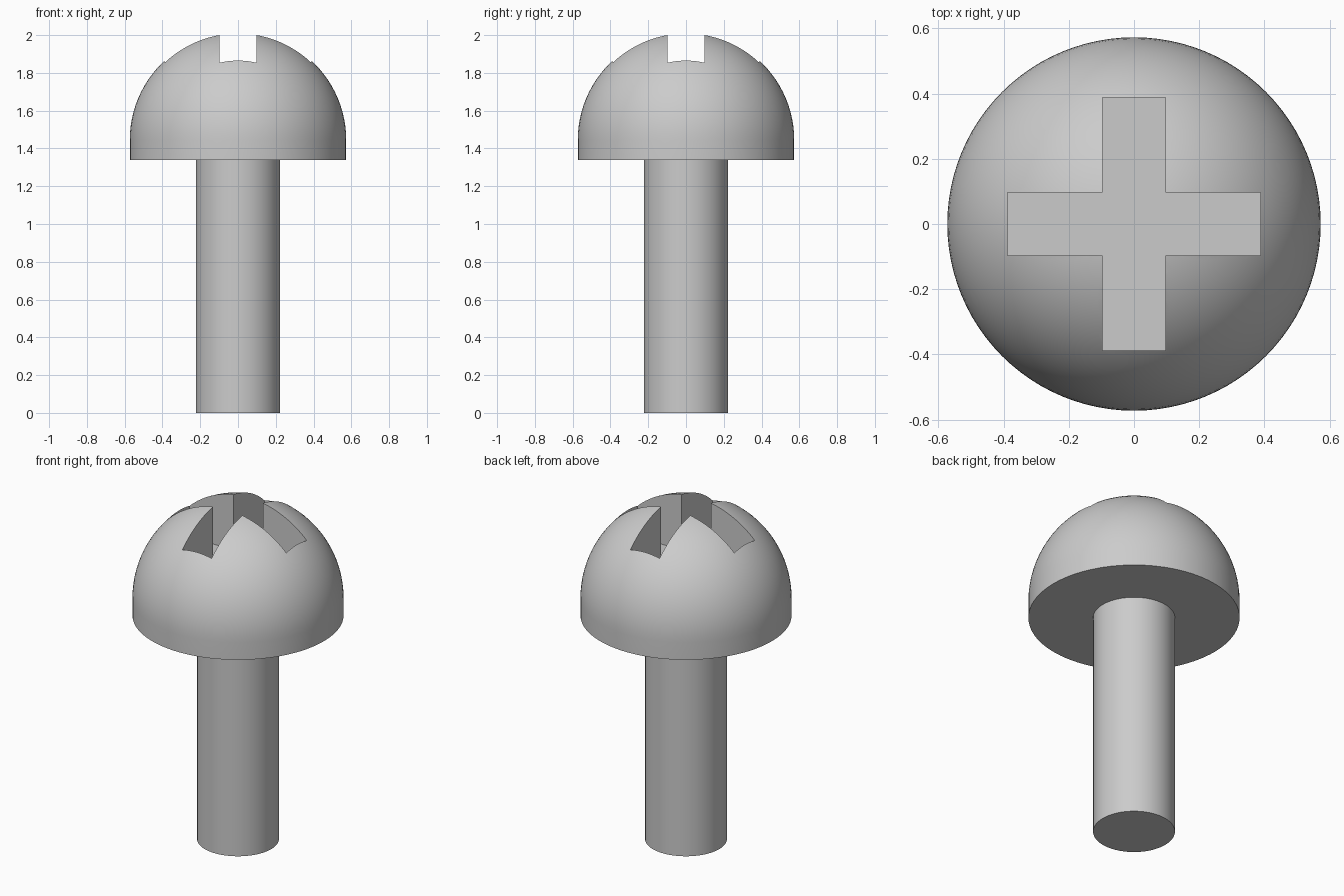
import bpy
import bmesh
from math import pi, sin, cos
from mathutils import Matrix, Vector

HEAD_R, SHAFT_R = 0.573, 0.222
HEAD_BASE, DOME_Z = 1.34, 1.444
SLOT_W, SLOT_L, SLOT_FLOOR = 0.097, 0.388, 1.667
SIDES, RINGS = 96, 24

cube = bpy.data.objects.get("Cube")
if cube:
    bpy.data.objects.remove(cube, do_unlink=True)

steel = bpy.data.materials.new("grey steel")
steel.use_nodes = True
grey = (0.6, 0.6, 0.6, 1)
steel.diffuse_color = grey
steel.node_tree.nodes["Principled BSDF"].inputs["Base Color"].default_value = grey


def finish(name, bm):
    bmesh.ops.recalc_face_normals(bm, faces=bm.faces)
    mesh = bpy.data.meshes.new(name)
    bm.to_mesh(mesh)
    bm.free()
    mesh.materials.append(steel)
    obj = bpy.data.objects.new(name, mesh)
    bpy.context.collection.objects.link(obj)
    return obj


def lathe(name, profile):
    """Spin an (r, z) profile around the z axis."""
    bm = bmesh.new()
    verts = [bm.verts.new((r, 0, z)) for r, z in profile]
    edges = [bm.edges.new(pair) for pair in zip(verts, verts[1:])]
    bmesh.ops.spin(bm, geom=verts + edges, cent=(0, 0, 0), axis=(0, 0, 1),
                   angle=2 * pi, steps=SIDES, use_duplicate=False)
    bmesh.ops.remove_doubles(bm, verts=bm.verts, dist=1e-5)
    return finish(name, bm)


def select(obj):
    bpy.ops.object.select_all(action='DESELECT')
    obj.select_set(True)
    bpy.context.view_layer.objects.active = obj


# Shaft: plain cylinder
shaft = lathe("shaft", [(0, 0), (SHAFT_R, 0), (SHAFT_R, HEAD_BASE), (0, HEAD_BASE)])

# Head: short straight rim under a hemisphere
dome = [(HEAD_R * cos(t), DOME_Z + HEAD_R * sin(t))
        for t in (i * pi / 2 / RINGS for i in range(RINGS))]
head = lathe("head", [(0, HEAD_BASE), (HEAD_R, HEAD_BASE)] + dome
             + [(0, DOME_Z + HEAD_R)])

# Cross-shaped prism that cuts the driver recess
arm = [(SLOT_L, -SLOT_W), (SLOT_L, SLOT_W), (SLOT_W, SLOT_W)]
bm = bmesh.new()
outline = [bm.verts.new(Matrix.Rotation(q * pi / 2, 3, 'Z') @ Vector((x, y, SLOT_FLOOR)))
           for q in range(4) for x, y in arm]
base = bm.faces.new(outline)
top = bmesh.ops.extrude_face_region(bm, geom=[base], use_keep_orig=True)["geom"]
bmesh.ops.translate(bm, vec=(0, 0, 0.6),
                    verts=[v for v in top if isinstance(v, bmesh.types.BMVert)])
cutter = finish("recess_cutter", bm)
cutter.hide_render = True

cut = head.modifiers.new("cross recess", 'BOOLEAN')
cut.operation = 'DIFFERENCE'
cut.solver = 'EXACT'
cut.object = cutter
select(head)
bpy.ops.object.modifier_apply(modifier=cut.name)
bpy.data.objects.remove(cutter, do_unlink=True)

# Smooth round surfaces, keep the rims and recess crisp
for obj in (shaft, head):
    select(obj)
    bpy.ops.object.shade_smooth_by_angle(angle=pi / 8)
